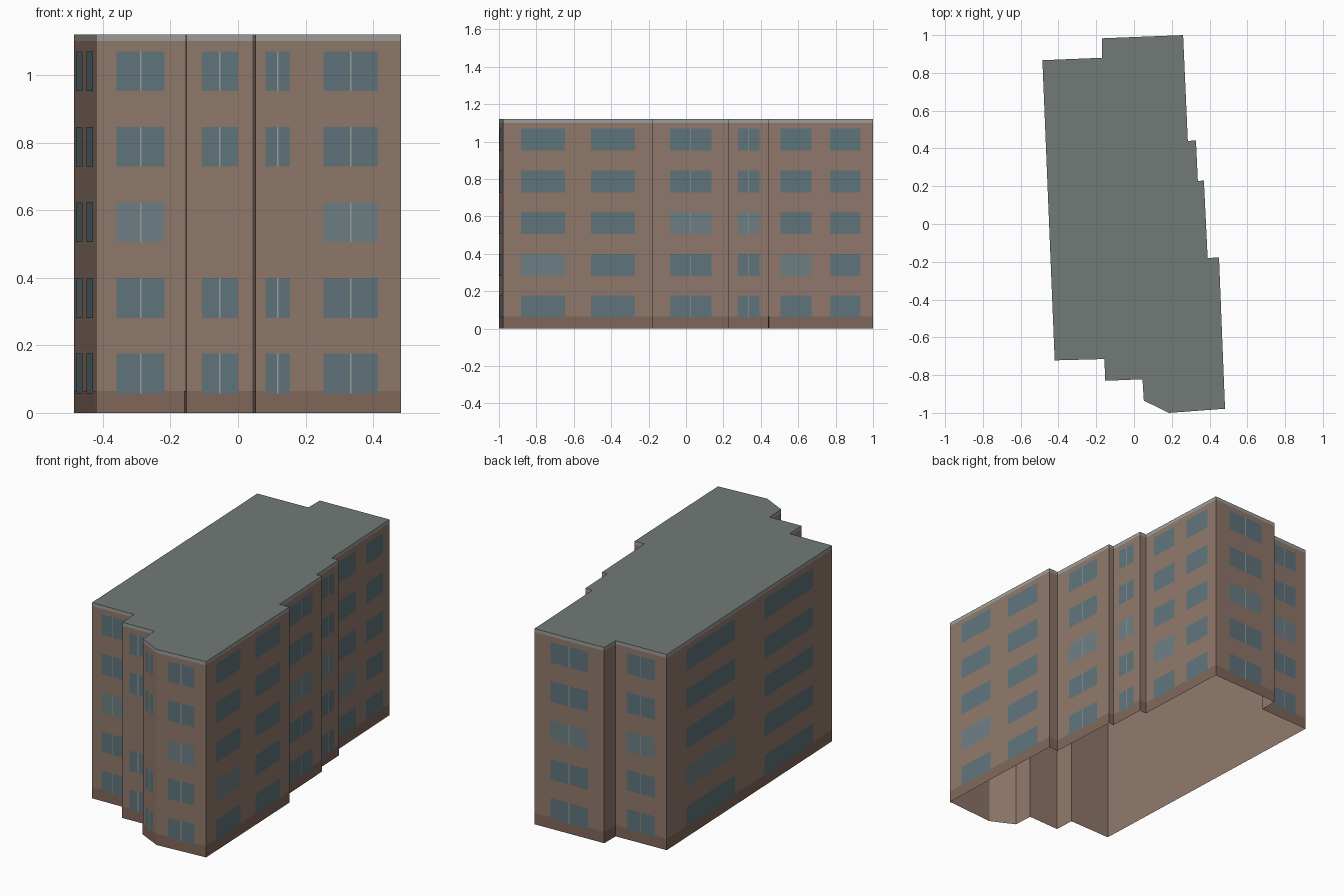
import bpy, bmesh
from mathutils import Vector

if "Cube" in bpy.data.objects:
    bpy.data.objects.remove(bpy.data.objects["Cube"])

H, CORNICE_Z, PLINTH_Z = 1.12, 1.10, 0.065
FLOORS, SILL, PITCH, WIN_H = 5, 0.058, 0.2235, 0.1175

# Stepped footprint, counter-clockwise from the back left corner
OUTLINE = [Vector(p) for p in [
    (-0.485, 0.867), (-0.42, -0.722), (-0.157, -0.715), (-0.152, -0.83),
    (0.045, -0.822), (0.052, -0.935), (0.185, -1.0), (0.482, -0.978),
    (0.45, -0.177), (0.39, -0.18), (0.37, 0.23), (0.338, 0.228),
    (0.328, 0.442), (0.285, 0.44), (0.26, 1.0), (-0.17, 0.983), (-0.17, 0.88)]]
EDGES = list(zip(OUTLINE, OUTLINE[1:] + OUTLINE[:1]))


def material(name, rgb):
    m = bpy.data.materials.new(name)
    m.diffuse_color = (*rgb, 1)
    m.use_nodes = True
    m.node_tree.nodes["Principled BSDF"].inputs["Base Color"].default_value = m.diffuse_color
    return m


brick = material("brick", (0.28, 0.19, 0.148))
plinth_mat = material("dark_brick", (0.215, 0.135, 0.10))
roof_mat = material("roof_grey", (0.17, 0.195, 0.18))
trim = material("pale_trim", (0.33, 0.34, 0.32))
glass = material("glass", (0.115, 0.175, 0.20))
pale_glass = material("pale_glass", (0.155, 0.21, 0.23))


def finish(name, bm, mat):
    me = bpy.data.meshes.new(name)
    bm.to_mesh(me)
    bm.free()
    me.materials.append(mat)
    ob = bpy.data.objects.new(name, me)
    bpy.context.collection.objects.link(ob)
    return ob


def panel(bm, a, b, t0, t1, z0, z1, off=0.0):
    """Upright rectangle on wall a-b between fractions t0 and t1."""
    d = b - a
    n = Vector((d.y, -d.x)).normalized() * off
    p, q = a + d * t0 + n, a + d * t1 + n
    bm.faces.new([bm.verts.new((v.x, v.y, z))
                  for v, z in ((p, z0), (q, z0), (q, z1), (p, z1))])


def ring(name, z0, z1, mat, off=0.0):
    bm = bmesh.new()
    for a, b in EDGES:
        panel(bm, a, b, 0, 1, z0, z1, off)
    bmesh.ops.remove_doubles(bm, verts=bm.verts, dist=1e-5)
    return finish(name, bm, mat)


# Walls (open underneath), plinth band and cornice band
ring("walls", 0, CORNICE_Z, brick)
ring("plinth", 0, PLINTH_Z, plinth_mat, 0.001)
ring("cornice", CORNICE_Z, H, trim)

# Flat roof
bm = bmesh.new()
bm.faces.new([bm.verts.new((p.x, p.y, H)) for p in OUTLINE])
finish("roof", bm, roof_mat)

# Windows: two plain ones on long walls, one split by a mullion on shorter ones
panes, pale, bars = bmesh.new(), bmesh.new(), bmesh.new()
for a, b in EDGES:
    length = (b - a).length
    if length < 0.14:
        continue
    two = length > 0.5
    spots = [(0.265, 0.147), (0.735, 0.147)] if two else [(0.5, 0.27)]
    small_front = a.y < -0.8 and length < 0.21
    for floor in range(FLOORS):
        if small_front and floor == 2:
            continue
        z0 = SILL + PITCH * floor
        for k, (c, half) in enumerate(spots):
            light = (floor == 2 and not two) or (two and floor == 1 and k == 0)
            panel(pale if light else panes, a, b, c - half, c + half,
                  z0, z0 + WIN_H, 0.002)
            if not two:
                w = 0.0022 / length
                panel(bars, a, b, c - w, c + w, z0, z0 + WIN_H, 0.003)
finish("windows", panes, glass)
finish("pale_windows", pale, pale_glass)
finish("mullions", bars, trim)
